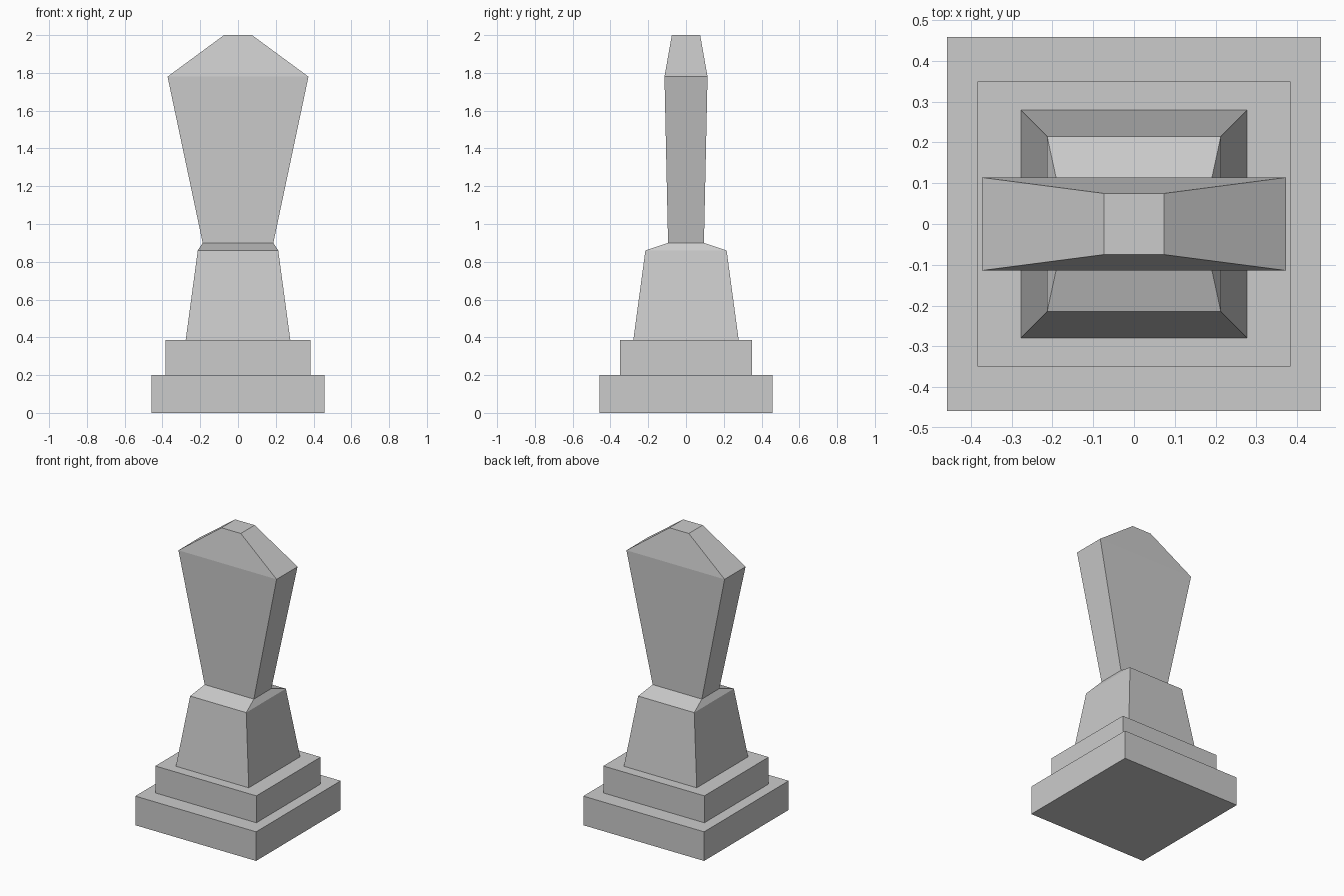
import bpy

if "Cube" in bpy.data.objects:
    bpy.data.objects.remove(bpy.data.objects["Cube"])


def loft(name, rings):
    """Closed solid through stacked rectangles (half width, half depth, height)."""
    corners = [(-1, -1), (1, -1), (1, 1), (-1, 1)]
    verts = [(sx * w, sy * d, z) for w, d, z in rings for sx, sy in corners]
    faces = [(3, 2, 1, 0)]
    for r in range(len(rings) - 1):
        a, b = 4 * r, 4 * r + 4
        for i in range(4):
            j = (i + 1) % 4
            faces.append((a + i, a + j, b + j, b + i))
    top = 4 * (len(rings) - 1)
    faces.append((top, top + 1, top + 2, top + 3))
    mesh = bpy.data.meshes.new(name)
    mesh.from_pydata(verts, [], faces)
    mesh.update()
    obj = bpy.data.objects.new(name, mesh)
    bpy.context.collection.objects.link(obj)
    return obj


# Two stacked base steps
loft("lower_step", [(0.459, 0.459, 0), (0.459, 0.459, 0.2)])
loft("upper_step", [(0.384, 0.349, 0.2), (0.384, 0.349, 0.385)])

# Tapered pedestal with a sloped shoulder
loft("pedestal", [(0.277, 0.279, 0.385), (0.213, 0.215, 0.86), (0.187, 0.095, 0.9)])

# Flaring headstone slab with a hipped crown
loft("headstone", [(0.187, 0.095, 0.9), (0.373, 0.114, 1.78), (0.074, 0.075, 2.0)])
